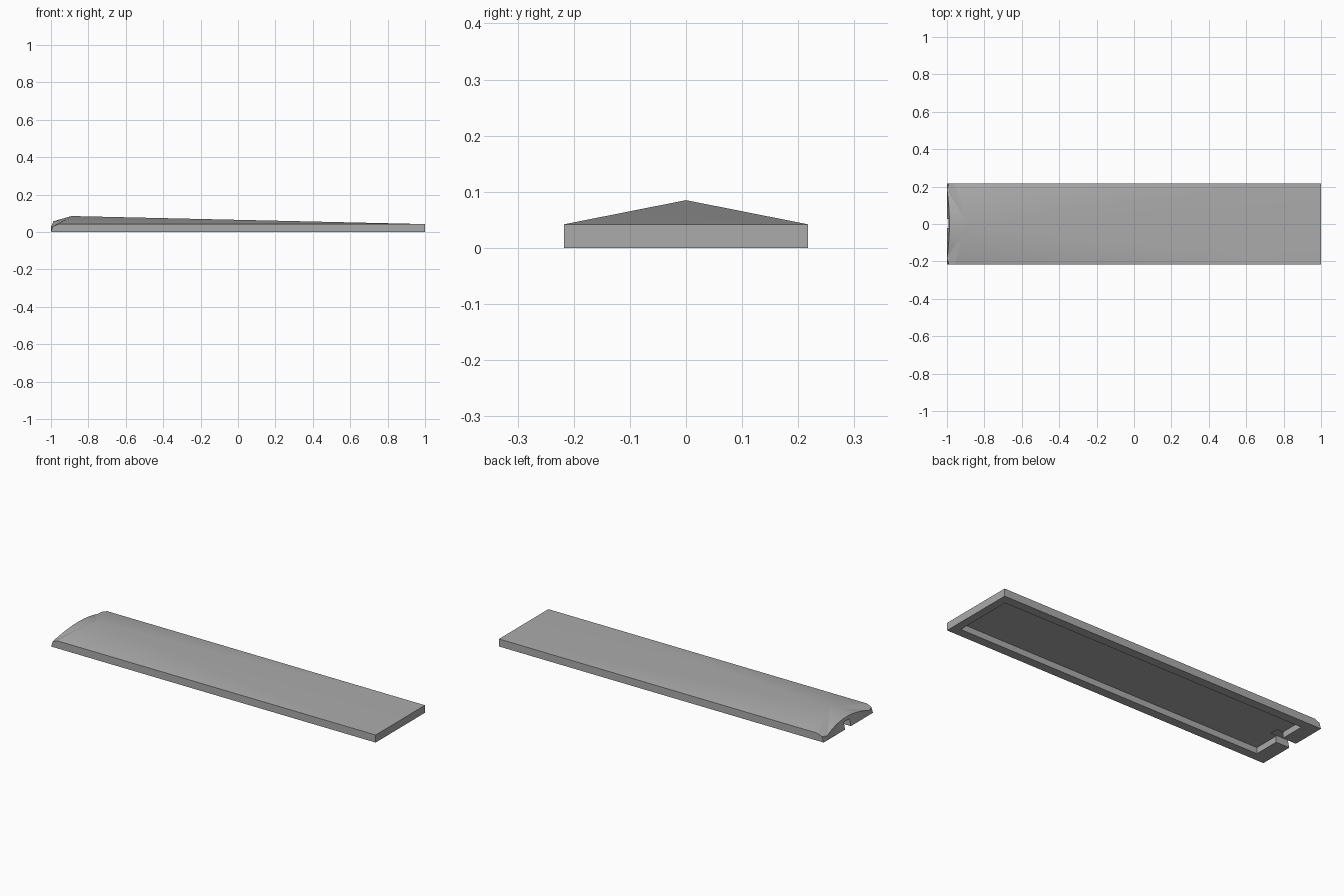
import bpy, bmesh, math

if "Cube" in bpy.data.objects:
    bpy.data.objects.remove(bpy.data.objects["Cube"], do_unlink=True)

grey = bpy.data.materials.new("mid_grey")
grey.use_nodes = True
colour = (0.41, 0.41, 0.41, 1)
grey.diffuse_color = colour
grey.node_tree.nodes["Principled BSDF"].inputs["Base Color"].default_value = colour

HALF_W, EDGE_Z, STEPS = 0.217, 0.042, 14


def new_object(name, bm):
    bmesh.ops.recalc_face_normals(bm, faces=bm.faces)
    mesh = bpy.data.meshes.new(name)
    bm.to_mesh(mesh)
    bm.free()
    mesh.materials.append(grey)
    obj = bpy.data.objects.new(name, mesh)
    bpy.context.collection.objects.link(obj)
    return obj


def box(name, x0, x1, y0, y1, z0, z1):
    bm = bmesh.new()
    bmesh.ops.create_cube(bm, size=1)
    for v in bm.verts:
        v.co = ((x0 if v.co.x < 0 else x1),
                (y0 if v.co.y < 0 else y1),
                (z0 if v.co.z < 0 else z1))
    obj = new_object(name, bm)
    obj.hide_render = True
    return obj


# Upper rim: long sides, clipped corners and the arched end
rim = [(1, -HALF_W, EDGE_Z), (1, HALF_W, EDGE_Z),
       (-0.96, HALF_W, EDGE_Z), (-0.99, HALF_W, 0.03)]
for i in range(STEPS + 1):
    t = 1 - 2 * i / STEPS
    rise = 1 - t * t
    rim.append((-1 + 0.013 * rise, 0.185 * t, 0.026 + 0.031 * rise))
rim += [(-0.99, -HALF_W, 0.03), (-0.96, -HALF_W, EDGE_Z)]

# Cover body: walls below the rim, facets fanning up to one peak
bm = bmesh.new()
top = [bm.verts.new(p) for p in rim]
base = [bm.verts.new((-1 if x < -0.98 else x, y, 0)) for x, y, z in rim]
peak = bm.verts.new((-0.89, 0, 0.085))
for i in range(len(rim)):
    j = (i + 1) % len(rim)
    bm.faces.new((base[i], base[j], top[j], top[i]))
    bm.faces.new((top[i], top[j], peak))
bm.faces.new(base)
cover = new_object("cover", bm)

# Hollow underside and the cable slot through the arched end
cutters = [box("pocket_cutter", -0.917, 0.955, -0.167, 0.167, -0.1, 0.034),
           box("slot_cutter", -1.1, -0.88, -0.022, 0.028, -0.1, 0.039)]
bpy.context.view_layer.objects.active = cover
cover.select_set(True)
for cutter in cutters:
    mod = cover.modifiers.new(cutter.name, "BOOLEAN")
    mod.operation, mod.solver, mod.object = "DIFFERENCE", "EXACT", cutter
    bpy.ops.object.modifier_apply(modifier=mod.name)
    bpy.data.objects.remove(cutter, do_unlink=True)

bpy.ops.object.shade_smooth_by_angle(angle=math.radians(20))
